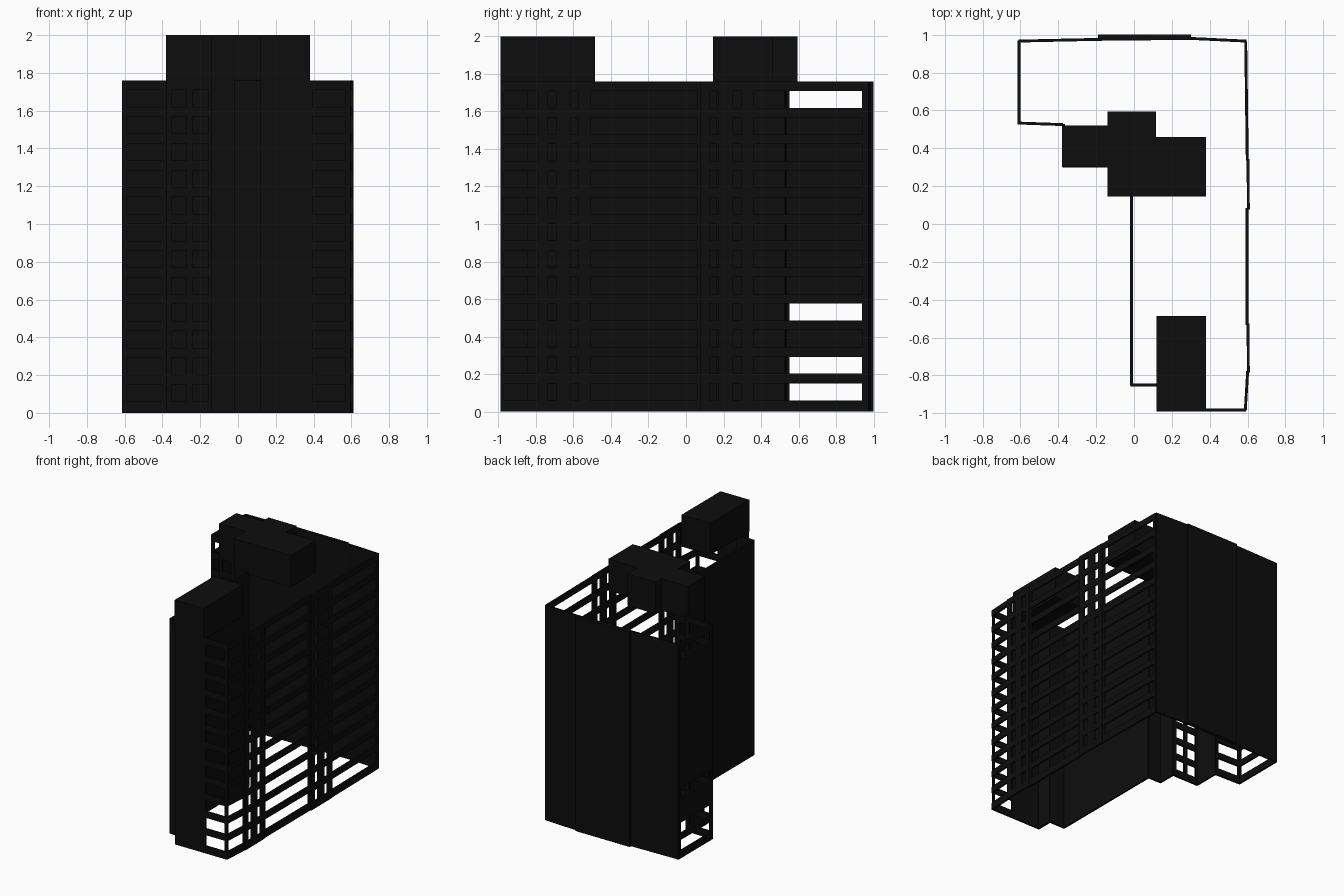
import bpy
import bmesh
import math
from mathutils import Matrix, Vector

if "Cube" in bpy.data.objects:
    bpy.data.objects.remove(bpy.data.objects["Cube"], do_unlink=True)

WALL_TOP = 1.76
ROOF_TOP = 2.0
THICK = 0.015
FLOORS = 12
STOREY = 0.1418
SILL = 0.06
OPENING = 0.09

black = bpy.data.materials.new("flat black")
black.use_nodes = True
black.diffuse_color = (0.004, 0.004, 0.004, 1)
black.node_tree.nodes["Principled BSDF"].inputs["Base Color"].default_value = black.diffuse_color


def slab(bm, p, q, z0, z1, thick=THICK):
    """Upright plate standing on the plan line from p to q."""
    a, b = Vector(p), Vector(q)
    d = b - a
    mid = (a + b) / 2
    m = (Matrix.Translation((mid.x, mid.y, (z0 + z1) / 2))
         @ Matrix.Rotation(math.atan2(d.y, d.x), 4, 'Z')
         @ Matrix.Diagonal((d.length + thick * 0.5, thick, z1 - z0, 1)))
    bmesh.ops.create_cube(bm, size=1, matrix=m)


def finish(bm, name):
    mesh = bpy.data.meshes.new(name)
    bm.to_mesh(mesh)
    bm.free()
    mesh.materials.append(black)
    obj = bpy.data.objects.new(name, mesh)
    bpy.context.collection.objects.link(obj)
    return obj


def solid_wall(name, points, top=WALL_TOP, thick=THICK):
    bm = bmesh.new()
    for p, q in zip(points, points[1:]):
        slab(bm, p, q, 0, top, thick)
    return finish(bm, name)


def window_wall(name, p, q, posts, open_floors=range(FLOORS)):
    """Floor bands joined by posts; posts are (start, end) fractions."""
    bm = bmesh.new()
    z = 0
    for i in range(FLOORS):
        if i in open_floors:
            z_open = SILL + i * STOREY
            slab(bm, p, q, z, z_open)
            z = z_open + OPENING
    slab(bm, p, q, z, WALL_TOP)
    a, b = Vector(p), Vector(q)
    for s, e in posts:
        slab(bm, a.lerp(b, s), a.lerp(b, e), 0, WALL_TOP, THICK * 0.9)
    return finish(bm, name)


def block(name, boxes):
    bm = bmesh.new()
    for x0, x1, y0, y1, z0, z1 in boxes:
        m = (Matrix.Translation(((x0 + x1) / 2, (y0 + y1) / 2, (z0 + z1) / 2))
             @ Matrix.Diagonal((x1 - x0, y1 - y0, z1 - z0, 1)))
        bmesh.ops.create_cube(bm, size=1, matrix=m)
    return finish(bm, name)


# Long window facade: open bands between two slightly bowed panels
ends = [(0, 0.03), (0.97, 1)]
pair = [(0, 0.16), (0.36, 0.64), (0.84, 1)]
facade = [
    ("facade_front_bay", (0.588, -0.98), (0.6, -0.78), ends),
    ("facade_front_panel", (0.604, -0.78), (0.602, -0.53), pair),
    ("facade_middle_bay", (0.596, -0.53), (0.596, 0.08), ends),
    ("facade_rear_panel", (0.604, 0.08), (0.602, 0.34), pair),
    ("facade_rear_bay", (0.598, 0.34), (0.59, 0.96), ends),
]
for name, p, q, posts in facade:
    window_wall(name, p, q, posts)

# Solid back wall with its raised centre panel
solid_wall("back_wall", [(-0.607, 0.966), (-0.19, 0.975), (0.3, 0.98), (0.59, 0.966)])
solid_wall("back_centre_panel", [(-0.185, 0.99), (0.295, 0.99)], thick=0.02)

# Rear wing with open bands
edge_posts = [(0, 0.04), (0.95, 1)]
window_wall("wing_side_wall", (-0.607, 0.53), (-0.607, 0.965), edge_posts, (0, 1, 3, 11))
window_wall("wing_front_wall", (-0.607, 0.533), (-0.38, 0.525), [(0, 0.07), (0.93, 1)])

# Stepped walls under the core
solid_wall("core_side_wall", [(-0.373, 0.525), (-0.373, 0.307)])
window_wall("core_window_wall", (-0.373, 0.307), (-0.14, 0.307),
            [(0, 0.07), (0.44, 0.56), (0.93, 1)])
solid_wall("core_step_wall", [(-0.133, 0.307), (-0.133, 0.157), (-0.014, 0.157)])

# Long side wall and the front return
solid_wall("long_side_wall", [(-0.014, 0.157), (-0.014, -0.85), (0.127, -0.85)])
solid_wall("front_tower_wall", [(0.127, -0.85), (0.127, -0.983), (0.38, -0.983)])
window_wall("front_window_wall", (0.38, -0.983), (0.588, -0.983), [(0, 0.07), (0.93, 1)])

# Rooftop blocks
base = WALL_TOP - 0.02
block("front_roof_block", [(0.12, 0.38, -0.99, -0.485, base, ROOF_TOP)])
block("core_roof_block", [
    (-0.38, -0.14, 0.3, 0.52, base, ROOF_TOP),
    (-0.14, 0.115, 0.145, 0.595, base, ROOF_TOP),
    (0.115, 0.38, 0.145, 0.46, base, ROOF_TOP),
])
